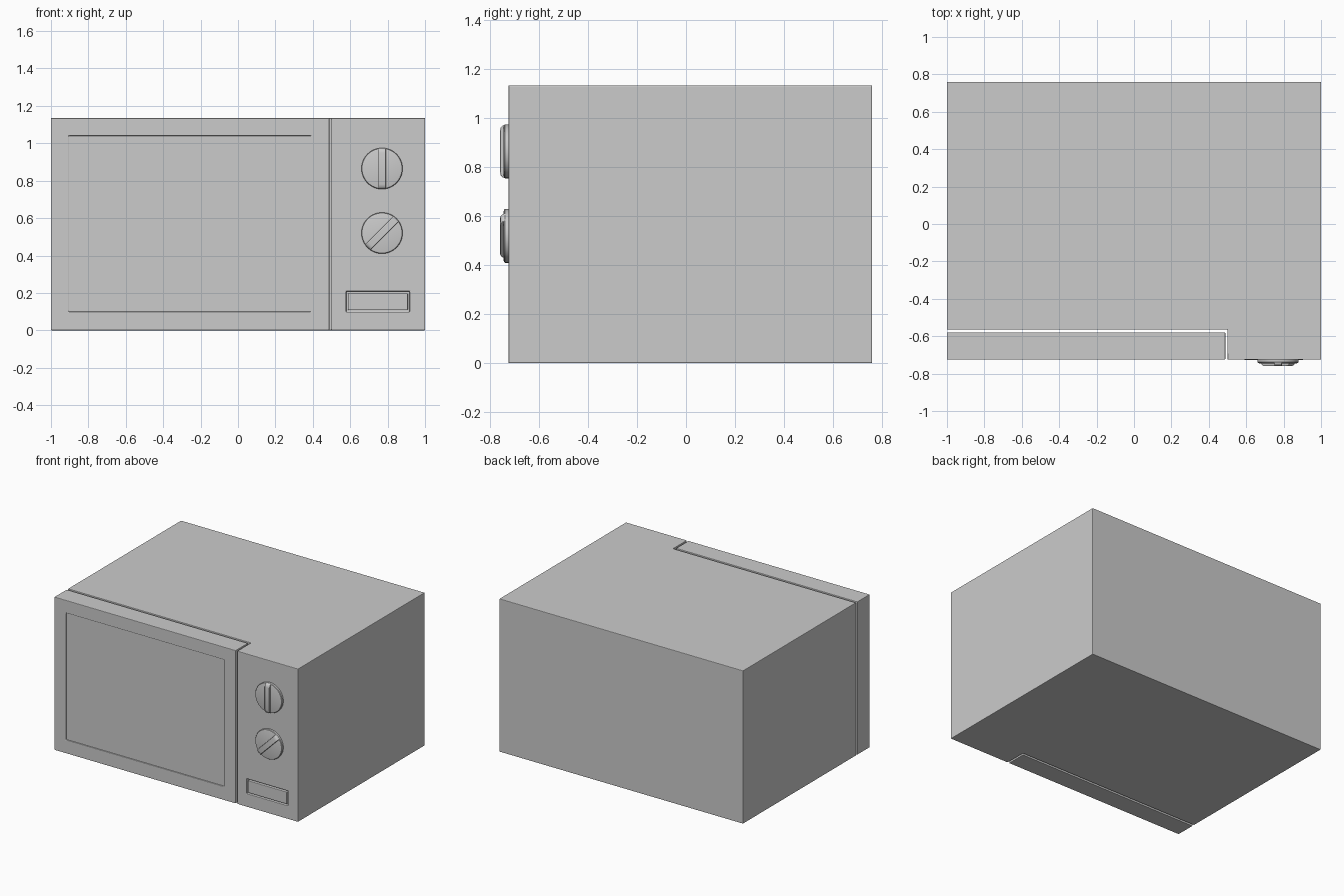
import bpy, bmesh, math
from mathutils import Matrix

if "Cube" in bpy.data.objects:
    bpy.data.objects.remove(bpy.data.objects["Cube"])

H = 1.135          # overall height
FRONT = -0.725     # front plane of door and control panel


def finish(name, bm, bevel=0.0):
    bmesh.ops.recalc_face_normals(bm, faces=bm.faces)
    me = bpy.data.meshes.new(name)
    bm.to_mesh(me)
    bm.free()
    ob = bpy.data.objects.new(name, me)
    bpy.context.collection.objects.link(ob)
    if bevel:
        add_bevel(ob, bevel)
    return ob


def add_bevel(ob, width):
    m = ob.modifiers.new("Bevel", 'BEVEL')
    m.width = width
    m.segments = 2
    m.limit_method = 'ANGLE'


def box(name, x, y, z, bevel=0.0):
    bm = bmesh.new()
    bmesh.ops.create_cube(bm, size=1)
    for v in bm.verts:
        v.co = [(a + b) / 2 + c * (b - a) for (a, b), c in zip((x, y, z), v.co)]
    return finish(name, bm, bevel)


def prism(name, pts, matrix, depth):
    bm = bmesh.new()
    f = bm.faces.new([bm.verts.new((px, py, 0)) for px, py in pts])
    top = bmesh.ops.extrude_face_region(bm, geom=[f])["geom"]
    bmesh.ops.translate(bm, vec=(0, 0, depth), verts=[g for g in top if isinstance(g, bmesh.types.BMVert)])
    bmesh.ops.transform(bm, matrix=matrix, verts=bm.verts)
    return finish(name, bm)


def cut(ob, cutter):
    cutter.hide_render = True
    cutter.hide_set(True)
    m = ob.modifiers.new("Cut", 'BOOLEAN')
    m.operation = 'DIFFERENCE'
    m.solver = 'EXACT'
    m.object = cutter


# L-shaped casing with cooking cavity and button recess
casing = prism("casing", [(-1, 0.76), (-1, -0.565), (0.5, -0.565), (0.5, FRONT), (1, FRONT), (1, 0.76)],
               Matrix.Identity(4), H)
cut(casing, box("cavity_cutter", (-0.905, 0.39), (-0.7, 0.66), (0.1, 1.04)))
cut(casing, box("button_recess_cutter", (0.578, 0.918), (-0.8, FRONT + 0.02), (0.098, 0.208)))
add_bevel(casing, 0.004)

# Door with a window opening
door = box("door", (-1, 0.488), (FRONT, -0.58), (0, H))
cut(door, box("window_cutter", (-0.905, 0.39), (-0.9, -0.4), (0.1, 1.04)))
add_bevel(door, 0.004)
box("door_window", (-0.91, 0.395), (FRONT + 0.008, -0.59), (0.095, 1.045))

# Door release button
box("door_button", (0.588, 0.908), (FRONT - 0.001, FRONT + 0.025), (0.108, 0.198), 0.004)


# Control knobs: turned disc with a rounded grip bar across it
def knob(name, z, angle):
    base = Matrix.Translation((0.77, FRONT, z)) @ Matrix.Rotation(angle, 4, 'Y')
    n = 64
    bm = bmesh.new()
    rings = []
    for r, d in [(0.110, 0.01), (0.110, -0.014), (0.107, -0.018), (0.100, -0.020)]:
        rings.append([bm.verts.new((r * math.cos(2 * math.pi * i / n), d, r * math.sin(2 * math.pi * i / n)))
                      for i in range(n)])
    for a, b in zip(rings, rings[1:]):
        for i in range(n):
            bm.faces.new((a[i], a[(i + 1) % n], b[(i + 1) % n], b[i]))
    bm.faces.new(rings[0])
    bm.faces.new(rings[-1])
    bmesh.ops.transform(bm, matrix=base, verts=bm.verts)
    dial = finish(name + "_dial", bm)

    # side outline of the grip: (depth, along), extruded to its width
    half = [(0.005, 0.108), (-0.018, 0.108), (-0.026, 0.105), (-0.032, 0.097), (-0.035, 0.084)]
    outline = half + [(d, -l) for d, l in reversed(half)]
    axes = Matrix(((0, 0, 1, -0.02), (1, 0, 0, 0), (0, 1, 0, 0), (0, 0, 0, 1)))
    grip = prism(name + "_grip", outline, base @ axes, 0.04)
    add_bevel(grip, 0.003)
    for ob in (dial, grip):
        bpy.ops.object.select_all(action='DESELECT')
        ob.select_set(True)
        bpy.context.view_layer.objects.active = ob
        bpy.ops.object.shade_smooth_by_angle(angle=math.radians(35))


knob("power_knob", 0.865, 0)
knob("timer_knob", 0.52, math.radians(45))
